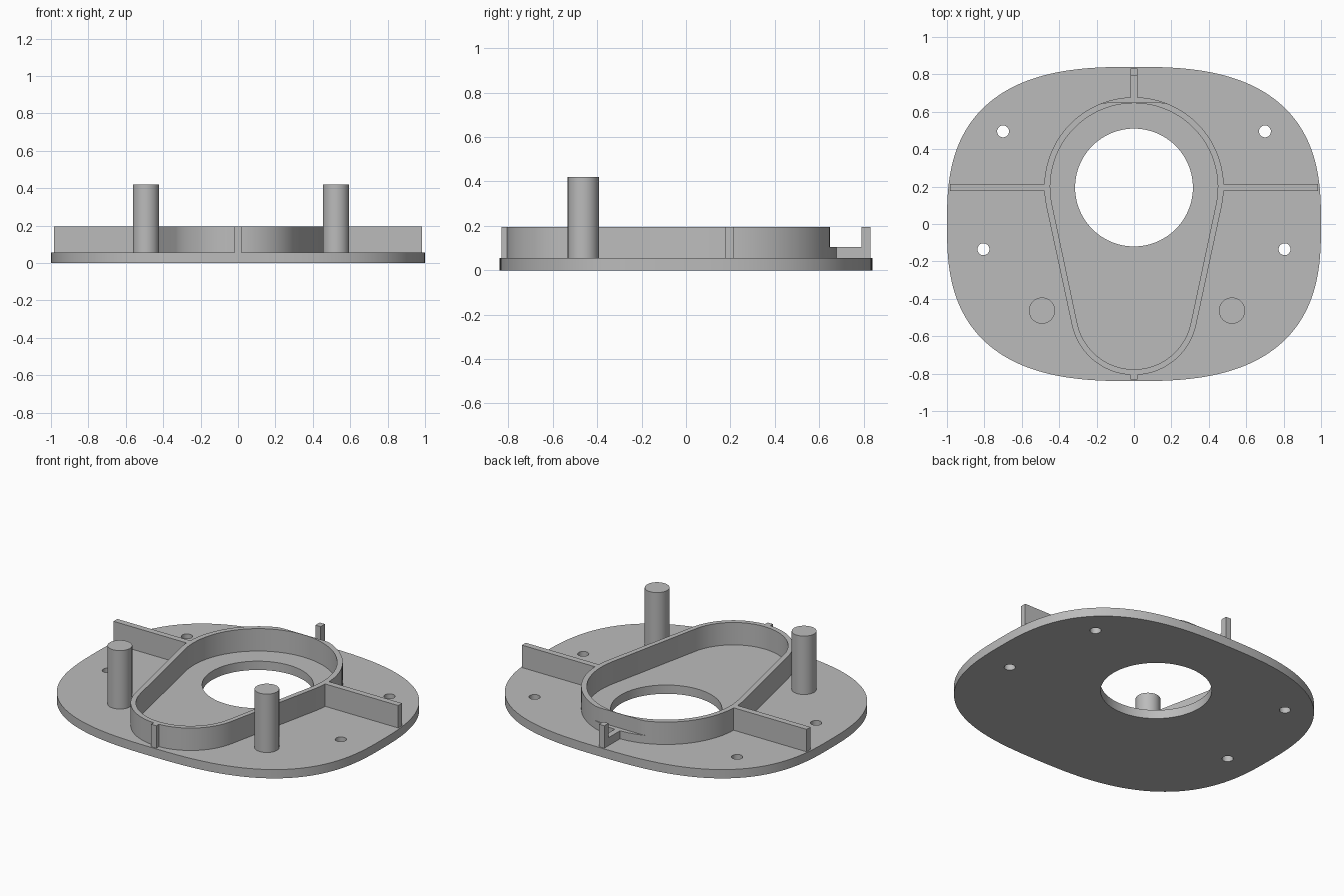
import bpy, math

if "Cube" in bpy.data.objects:
    bpy.data.objects.remove(bpy.data.objects["Cube"])

grey = bpy.data.materials.new("plain grey")
grey.diffuse_color = (0.5, 0.5, 0.5, 1)
grey.use_nodes = True
grey.node_tree.nodes["Principled BSDF"].inputs["Base Color"].default_value = grey.diffuse_color


def circle(cx, cy, r, n=48):
    return [(cx + r * math.cos(2 * math.pi * i / n), cy + r * math.sin(2 * math.pi * i / n))
            for i in range(n)]


def rect(x0, x1, y0, y1):
    return [(x0, y0), (x1, y0), (x1, y1), (x0, y1)]


def superellipse(a, b, p, n=160):
    pts = []
    for i in range(n):
        t = 2 * math.pi * i / n
        c, s = math.cos(t), math.sin(t)
        pts.append((a * math.copysign(abs(c) ** (2 / p), c), b * math.copysign(abs(s) ** (2 / p), s)))
    return pts


def egg(r_top, r_low, y_top=0.198, y_low=-0.467, n=48):
    # two arcs joined by their common tangents
    k = math.asin((r_top - r_low) / (y_top - y_low))
    pts = []
    for cy, r, a0, a1 in ((y_top, r_top, -k, math.pi + k), (y_low, r_low, math.pi + k, 2 * math.pi - k)):
        for i in range(n + 1):
            t = a0 + (a1 - a0) * i / n
            pts.append((r * math.cos(t), cy + r * math.sin(t)))
    return pts


def slab(name, loops, z0, z1):
    # filled outline (later loops are holes), extruded from z0 to z1
    cu = bpy.data.curves.new(name, 'CURVE')
    cu.dimensions = '2D'
    cu.fill_mode = 'BOTH'
    cu.extrude = (z1 - z0) / 2
    for pts in loops:
        sp = cu.splines.new('POLY')
        sp.points.add(len(pts) - 1)
        for p, (x, y) in zip(sp.points, pts):
            p.co = (x, y, 0, 1)
        sp.use_cyclic_u = True
    ob = bpy.data.objects.new(name, cu)
    ob.location.z = (z0 + z1) / 2
    bpy.context.collection.objects.link(ob)
    bpy.ops.object.select_all(action='DESELECT')
    ob.select_set(True)
    bpy.context.view_layer.objects.active = ob
    bpy.ops.object.convert(target='MESH')
    ob = bpy.context.object
    ob.name = name
    ob.data.materials.clear()
    ob.data.materials.append(grey)
    bpy.ops.object.mode_set(mode='EDIT')
    bpy.ops.mesh.select_all(action='SELECT')
    bpy.ops.mesh.remove_doubles(threshold=0.0002)
    bpy.ops.mesh.normals_make_consistent(inside=False)
    bpy.ops.object.mode_set(mode='OBJECT')
    bpy.ops.object.shade_smooth_by_angle(angle=math.radians(30))
    return ob


BASE, LOW, TOP = 0.055, 0.105, 0.195

# base plate with the large opening and four screw holes
holes = [circle(0, 0.195, 0.315, 96)]
for s in (-1, 1):
    holes += [circle(s * 0.7, 0.495, 0.032, 24), circle(s * 0.805, -0.135, 0.032, 24)]
slab("base_plate", [superellipse(1, 0.84, 2.7)] + holes, 0, BASE)

# egg-shaped wall; its upper part is cut flat at the back
outer, inner = egg(0.48, 0.34), egg(0.448, 0.31)
slab("wall_lower", [outer, inner], BASE, LOW)
slab("wall_upper", [[(x, min(y, 0.649)) for x, y in outer], inner], LOW, TOP)

# ribs from the wall to the plate edge
for side, s in (("left", -1), ("right", 1)):
    x0, x1 = sorted((s * 0.47, s * 0.984))
    slab("rib_" + side, [rect(x0, x1, 0.176, 0.214)], BASE, TOP)
slab("rib_front", [rect(-0.018, 0.018, -0.832, -0.8)], BASE, TOP)
slab("rib_back", [rect(-0.018, 0.018, 0.67, 0.79)], BASE, LOW)
slab("post_back", [rect(-0.018, 0.018, 0.79, 0.832)], BASE, TOP)

# round pegs
for side, x in (("left", -0.492), ("right", 0.524)):
    slab("peg_" + side, [circle(x, -0.463, 0.07)], BASE, 0.42)
